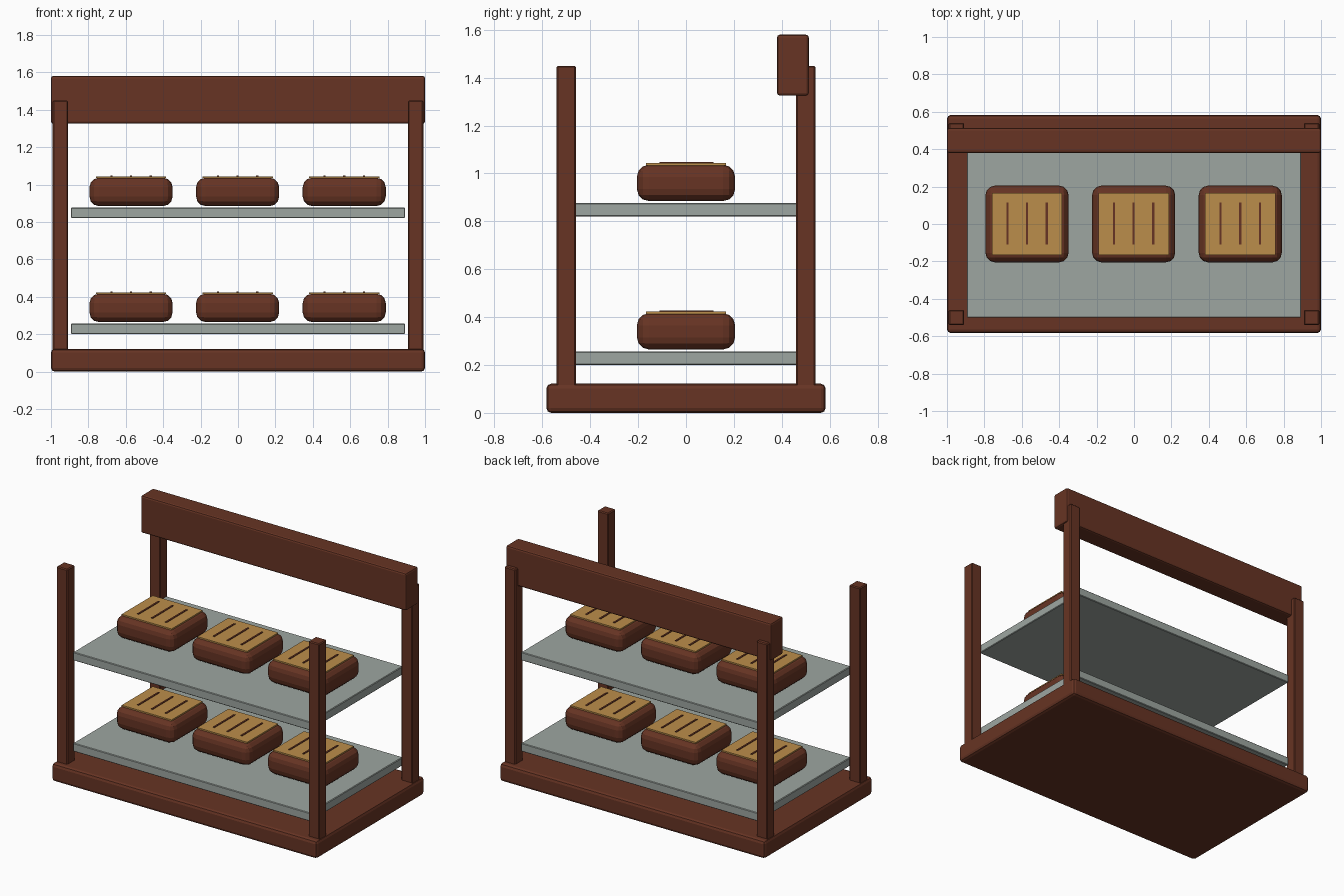
import bpy

if "Cube" in bpy.data.objects:
    bpy.data.objects.remove(bpy.data.objects["Cube"])


def material(name, rgb):
    m = bpy.data.materials.new(name)
    m.diffuse_color = (*rgb, 1)
    m.use_nodes = True
    m.node_tree.nodes["Principled BSDF"].inputs["Base Color"].default_value = m.diffuse_color
    return m


wood = material("brown", (0.135, 0.034, 0.017))
metal = material("grey", (0.34, 0.38, 0.355))
crust = material("golden", (0.50, 0.27, 0.07))


def box(name, lo, hi, mat, bevel=0.0, segments=1):
    """Box between two corners, with optional bevelled edges."""
    bpy.ops.mesh.primitive_cube_add(
        size=1, location=[(a + b) / 2 for a, b in zip(lo, hi)])
    ob = bpy.context.object
    ob.name = name
    ob.scale = [b - a for a, b in zip(lo, hi)]
    bpy.ops.object.transform_apply(location=False, rotation=False, scale=True)
    ob.data.materials.append(mat)
    if bevel:
        mod = ob.modifiers.new("bevel", 'BEVEL')
        mod.width = bevel
        mod.segments = segments
    return ob


# Base and rear header board
box("base", (-1, -0.583, 0), (1, 0.583, 0.122), wood, 0.02, 2)
box("header_board", (-1, 0.38, 1.325), (1, 0.513, 1.58), wood, 0.012, 2)

# Four corner posts
for sx, side in ((-1, "left"), (1, "right")):
    for sy, end in ((-1, "front"), (1, "back")):
        x, y = sx * 0.95, sy * 0.5
        box(f"{end}_{side}_post", (x - 0.041, y - 0.041, 0.1),
            (x + 0.041, y + 0.041, 1.45), wood, 0.006)

# Shelves, each with three scored loaves
for level, z in (("lower", 0.2), ("upper", 0.82)):
    box(f"{level}_shelf", (-0.893, -0.5, z), (0.893, 0.5, z + 0.057), metal, 0.004)
    for i in range(3):
        x = (i - 1) * 0.57 - 0.002
        box(f"{level}_loaf_{i}", (x - 0.222, -0.205, z + 0.065),
            (x + 0.222, 0.205, z + 0.216), wood, 0.05, 3)
        box(f"{level}_crust_{i}", (x - 0.188, -0.167, z + 0.214),
            (x + 0.188, 0.167, z + 0.2235), crust)
        for j in (-1, 0, 1):
            sx = x + j * 0.105
            box(f"{level}_score_{i}_{j + 1}", (sx - 0.006, -0.11, z + 0.219),
                (sx + 0.006, 0.115, z + 0.2275), wood)
